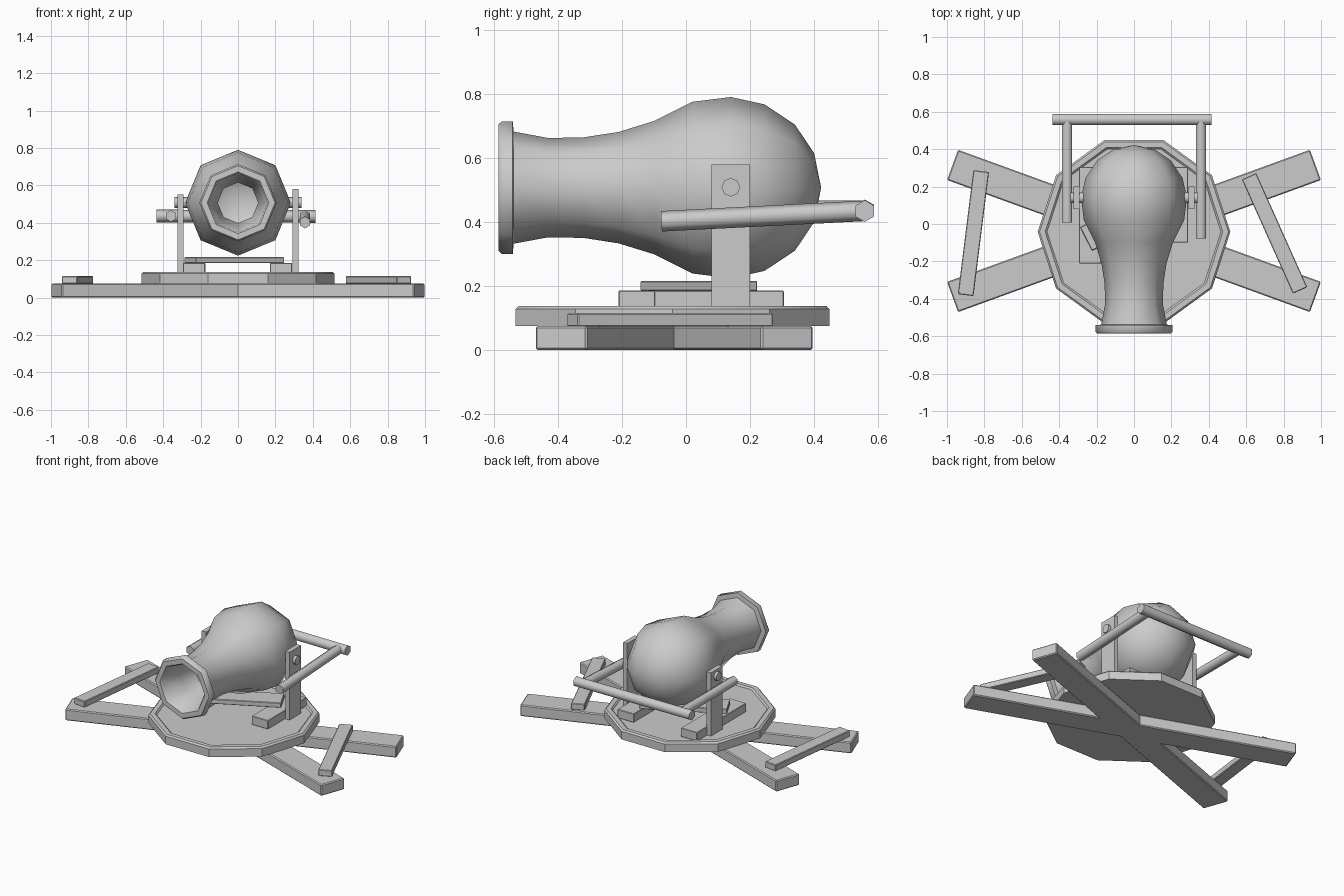
import bpy, bmesh, math
from mathutils import Vector, Matrix

if "Cube" in bpy.data.objects:
    bpy.data.objects.remove(bpy.data.objects["Cube"])


def finish(name, bm, matrix=None, smooth=None, bevel=0):
    bmesh.ops.recalc_face_normals(bm, faces=bm.faces)
    me = bpy.data.meshes.new(name)
    bm.to_mesh(me)
    bm.free()
    ob = bpy.data.objects.new(name, me)
    bpy.context.collection.objects.link(ob)
    if matrix:
        ob.matrix_world = matrix
    if bevel:
        mod = ob.modifiers.new("bevel", 'BEVEL')
        mod.width, mod.segments = bevel, 1
    if smooth:
        bpy.ops.object.select_all(action='DESELECT')
        ob.select_set(True)
        bpy.context.view_layer.objects.active = ob
        bpy.ops.object.shade_smooth_by_angle(angle=math.radians(smooth))
    return ob


def box(name, center, size, angle=0, bevel=0):
    bm = bmesh.new()
    bmesh.ops.create_cube(bm, size=1)
    bmesh.ops.scale(bm, vec=size, verts=bm.verts)
    m = Matrix.Translation(center) @ Matrix.Rotation(angle, 4, 'Z')
    return finish(name, bm, m, bevel=bevel)


def plank(name, a, b, width, z0, z1, bevel=0):
    d = Vector(b) - Vector(a)
    c = (Vector(a) + Vector(b)) / 2
    return box(name, (c.x, c.y, (z0 + z1) / 2), (d.length, width, z1 - z0),
               math.atan2(d.y, d.x), bevel)


def rod(name, a, b, radius, sides=6):
    a, b = Vector(a), Vector(b)
    d = b - a
    bm = bmesh.new()
    bmesh.ops.create_cone(bm, cap_ends=True, segments=sides, radius1=radius,
                          radius2=radius, depth=d.length)
    m = Matrix.Translation((a + b) / 2) @ d.to_track_quat('Z', 'Y').to_matrix().to_4x4()
    return finish(name, bm, m, smooth=62)


def lathe(name, profile, sides, matrix, smooth):
    bm = bmesh.new()
    rings = []
    for r, h in profile:
        if r == 0:
            rings.append([bm.verts.new((0, 0, h))] * sides)
        else:
            rings.append([bm.verts.new((r * math.cos(2 * math.pi * i / sides),
                                        r * math.sin(2 * math.pi * i / sides), h))
                          for i in range(sides)])
    for p, q in zip(rings, rings[1:]):
        for i in range(sides):
            j = (i + 1) % sides
            bm.faces.new(list(dict.fromkeys((p[i], p[j], q[j], q[i]))))
    return finish(name, bm, matrix, smooth)


# Crossed ground beams
for s, side in ((1, "left"), (-1, "right")):
    plank(f"ground_beam_{side}", (-0.97, -0.037 + s * 0.353), (0.97, -0.037 - s * 0.353),
          0.172, 0, 0.075, 0.006)

# Uneven braces joining the beam ends
plank("brace_left", (-0.817, 0.283), (-0.90, -0.38), 0.084, 0.073, 0.115, 0.004)
plank("brace_right", (0.615, 0.255), (0.888, -0.355), 0.084, 0.073, 0.115, 0.004)

# Ten-sided turntable with raised rim
lathe("turntable", [(0, 0.075), (0.515, 0.075), (0.515, 0.128), (0.505, 0.138),
                    (0.475, 0.138), (0.465, 0.128), (0, 0.128)], 10,
      Matrix.Translation((0, -0.042, 0)), 30)

# Foot plates and the skewed tie board
box("foot_plate_right", (0.23, 0.103, 0.157), (0.12, 0.405, 0.058), bevel=0.003)
box("foot_plate_left", (-0.235, 0.047, 0.157), (0.12, 0.515, 0.058), bevel=0.003)
box("tie_board", (-0.02, 0.04, 0.2), (0.53, 0.14, 0.032), math.radians(27), 0.003)

# Uprights and trunnion pins
for s, side, top in ((1, "right", 0.58), (-1, "left", 0.55)):
    box(f"upright_{side}", (s * 0.307, 0.14, (0.13 + top) / 2), (0.031, 0.12, top - 0.13))
    rod(f"trunnion_{side}", (s * 0.2, 0.14, 0.508), (s * 0.34, 0.14, 0.508), 0.029, 8)

# Hollow octagonal pot barrel, turned about the y axis
profile = [(0, -0.25), (0.11, -0.30), (0.13, -0.42), (0.157, -0.575), (0.165, -0.585),
           (0.198, -0.585), (0.207, -0.575), (0.207, -0.541), (0.175, -0.538),
           (0.155, -0.43), (0.157, -0.32), (0.174, -0.21), (0.208, -0.10),
           (0.268, 0.02), (0.283, 0.14), (0.260, 0.245), (0.197, 0.34),
           (0.108, 0.40), (0, 0.422)]
lathe("barrel", profile, 8,
      Matrix.Translation((0, 0, 0.507)) @ Matrix.Rotation(math.radians(-90), 4, 'X'), 50)

# Aiming handle
rod("handle_arm_right", (0.358, -0.077, 0.402), (0.358, 0.55, 0.434), 0.032)
rod("handle_arm_left", (-0.358, 0.008, 0.436), (-0.358, 0.55, 0.436), 0.031)
rod("handle_bar", (-0.435, 0.558, 0.436), (0.415, 0.558, 0.434), 0.034)
